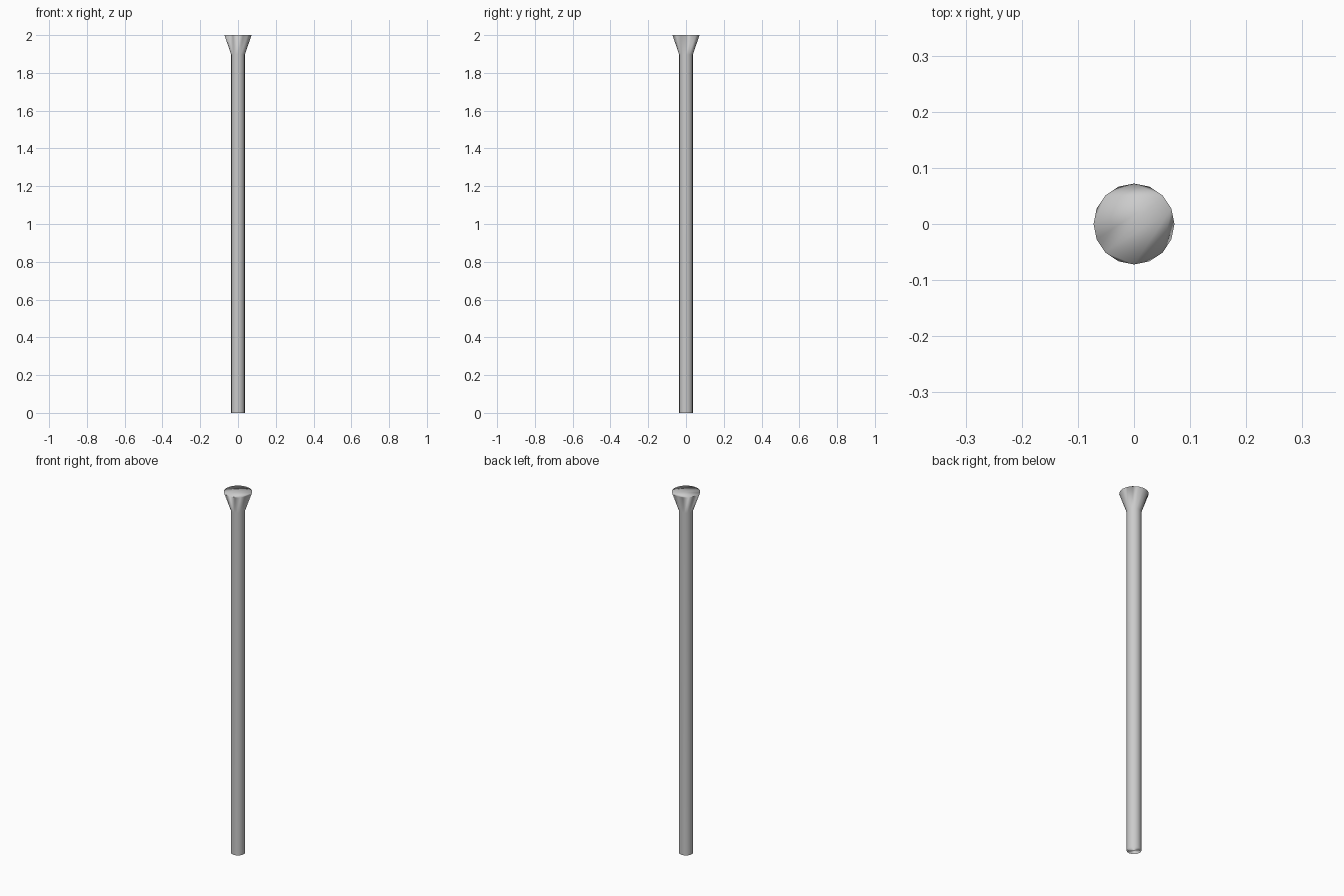
import bpy, bmesh, math

if "Cube" in bpy.data.objects:
    bpy.data.objects.remove(bpy.data.objects["Cube"])

SIDES = 16
# (radius, height) rings from foot to flat top of the flared head
PROFILE = [(0.036, 0.0), (0.036, 1.897), (0.072, 2.0)]

bm = bmesh.new()
rings = []
for r, z in PROFILE:
    rings.append([bm.verts.new((r * math.cos(2 * math.pi * i / SIDES),
                                r * math.sin(2 * math.pi * i / SIDES), z))
                  for i in range(SIDES)])

# Shaft and flared head walls
for low, high in zip(rings, rings[1:]):
    for i in range(SIDES):
        j = (i + 1) % SIDES
        bm.faces.new((low[i], low[j], high[j], high[i]))

# Flat end caps, triangulated
caps = [bm.faces.new(rings[0][::-1]), bm.faces.new(rings[-1])]
bmesh.ops.triangulate(bm, faces=caps)

# Smooth shaded throughout
for f in bm.faces:
    f.smooth = True

mesh = bpy.data.meshes.new("nail")
bm.to_mesh(mesh)
bm.free()
nail = bpy.data.objects.new("nail", mesh)
bpy.context.collection.objects.link(nail)

# Area-weighted normals keep the long shaft evenly shaded
mod = nail.modifiers.new("even_shading", 'WEIGHTED_NORMAL')
mod.mode = 'FACE_AREA'
